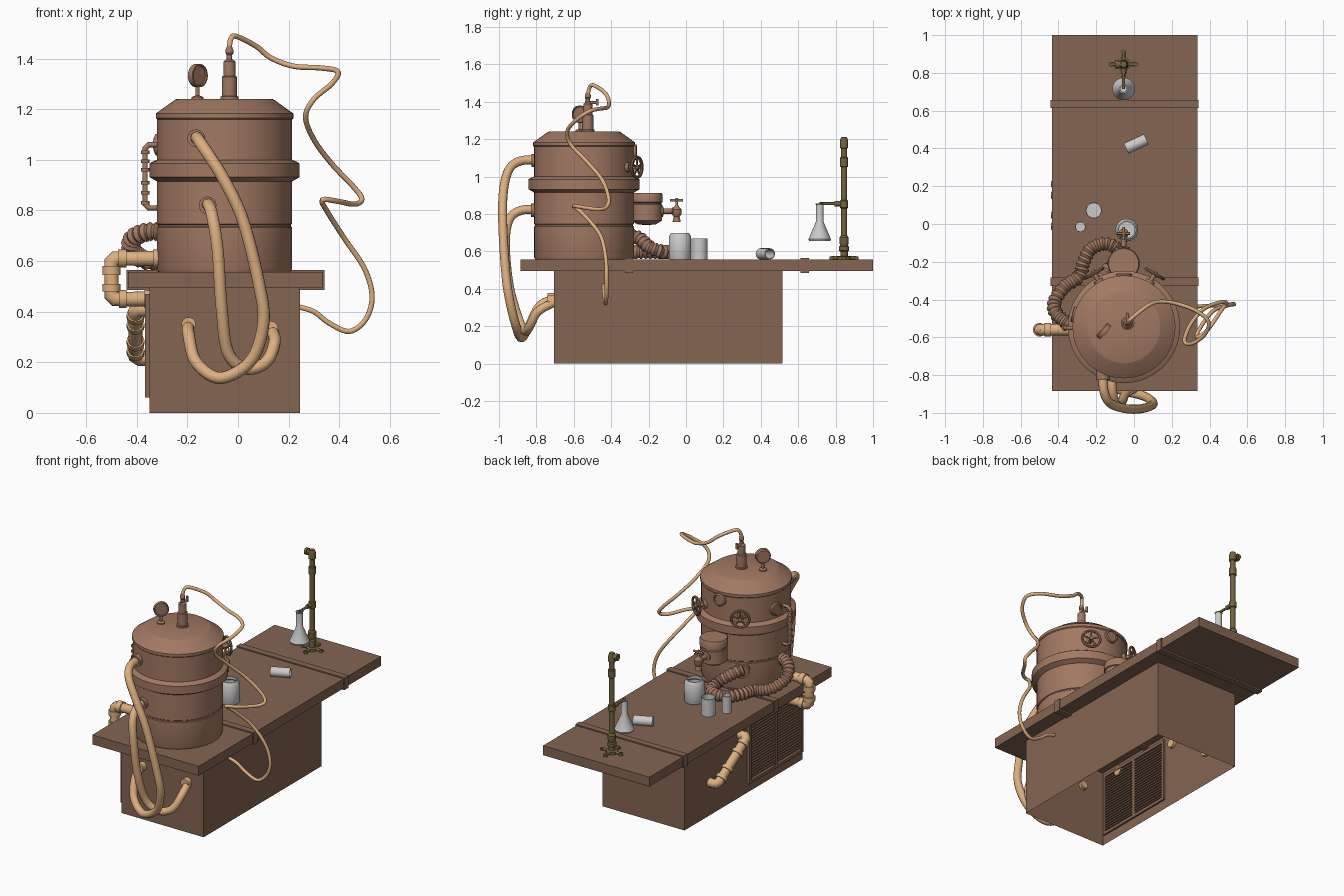
import bpy, bmesh, math
from mathutils import Vector as V


def material(name, rgb):
    m = bpy.data.materials.new(name)
    m.diffuse_color = (*rgb, 1)
    return m


COPPER = material("copper", (0.36, 0.19, 0.125))
WOOD = material("wood", (0.23, 0.13, 0.085))
HOSE = material("hose", (0.72, 0.43, 0.22))
BRASS = material("aged_brass", (0.17, 0.125, 0.05))


def add(name, bm, mat):
    bmesh.ops.recalc_face_normals(bm, faces=bm.faces)
    me = bpy.data.meshes.new(name)
    bm.to_mesh(me)
    bm.free()
    ob = bpy.data.objects.new(name, me)
    bpy.context.collection.objects.link(ob)
    if mat:
        me.materials.append(mat)
    return ob


def box(name, lo, hi, mat, open_bottom=False):
    bm = bmesh.new()
    bmesh.ops.create_cube(bm, size=1)
    for v in bm.verts:
        v.co = [(a + b) / 2 + c * (b - a) for a, b, c in zip(lo, hi, v.co)]
    if open_bottom:
        low = min(bm.faces, key=lambda f: f.calc_center_median().z)
        bmesh.ops.delete(bm, geom=[low], context='FACES_ONLY')
    return add(name, bm, mat)


def lathe(name, profile, loc, mat, axis=(0, 0, 1), segs=24):
    """Spin (radius, height) points around an axis through loc."""
    bm = bmesh.new()
    rings = [[bm.verts.new((r * math.cos(t), r * math.sin(t), z))
              for t in (2 * math.pi * i / segs for i in range(segs))] for r, z in profile]
    for a, b in zip(rings, rings[1:]):
        for i in range(segs):
            j = (i + 1) % segs
            bm.faces.new((a[i], a[j], b[j], b[i]))
    bmesh.ops.remove_doubles(bm, verts=bm.verts, dist=1e-5)
    ob = add(name, bm, mat)
    ob.location = loc
    ob.rotation_mode = 'QUATERNION'
    ob.rotation_quaternion = V(axis).to_track_quat('Z', 'Y')
    return ob


def rod(name, a, b, r, mat, segs=20):
    d = V(b) - V(a)
    return lathe(name, [(0, 0), (r, 0), (r, d.length), (0, d.length)], a, mat, d, segs)


def tube(name, pts, r, mat, rib=0.0, step=0.012, smooth=True):
    """Tube along a smooth path, optionally corrugated."""
    p = [V(q) for q in pts]
    dense = p
    if smooth:
        e = [p[0]] + p + [p[-1]]
        dense = []
        for a, b, c, d in zip(e, e[1:], e[2:], e[3:]):
            for k in range(24):
                t = k / 24
                dense.append(0.5 * (2 * b + (c - a) * t + (2 * a - 5 * b + 4 * c - d) * t * t
                                    + (3 * b - a - 3 * c + d) * t ** 3))
        dense.append(p[-1])
        even = [dense[0]]
        for q in dense:
            if (q - even[-1]).length >= step:
                even.append(q)
        dense = even + [p[-1]]
    cu = bpy.data.curves.new(name, 'CURVE')
    cu.dimensions = '3D'
    cu.bevel_depth, cu.bevel_resolution, cu.use_fill_caps = r, 4, True
    s = cu.splines.new('POLY')
    s.points.add(len(dense) - 1)
    for i, (pt, q) in enumerate(zip(s.points, dense)):
        pt.co = (*q, 1)
        pt.radius = 1 - rib * (0, 0.5, 1, 0.5)[i % 4]
    cu.materials.append(mat)
    ob = bpy.data.objects.new(name, cu)
    bpy.context.collection.objects.link(ob)
    return ob


# table top, straps and hollow cabinet
box("table_top", (-0.435, -0.885, 0.495), (0.335, 1.0, 0.557), WOOD)
for n, y in enumerate((-0.305, 0.635)):
    box(f"table_strap_{n}", (-0.441, y - 0.022, 0.485), (0.341, y + 0.022, 0.565), WOOD)
box("cabinet", (-0.35, -0.705, 0), (0.245, 0.515, 0.495), WOOD, open_bottom=True)

# louvred vent on the left side
for n, y in enumerate((-0.69, -0.42, -0.15)):
    box(f"vent_upright_{n}", (-0.368, y, 0.06), (-0.338, y + 0.02, 0.47), WOOD)
for n, z in enumerate((0.06, 0.45)):
    box(f"vent_rail_{n}", (-0.368, -0.69, z), (-0.338, -0.13, z + 0.02), WOOD)
for n in range(20):
    z = 0.088 + n * 0.018
    box(f"vent_slat_{n}", (-0.36, -0.68, z), (-0.34, -0.14, z + 0.009), WOOD)

# main boiler
CX, CY = -0.053, -0.545
lathe("boiler", [(0, 0.557), (0.262, 0.557), (0.267, 0.57), (0.267, 0.733), (0.262, 0.737),
                 (0.262, 0.743), (0.267, 0.747), (0.267, 0.915), (0.285, 0.925), (0.297, 0.932),
                 (0.297, 0.985), (0.285, 0.993), (0.267, 1.0), (0.267, 1.16), (0.272, 1.165),
                 (0.272, 1.183), (0.262, 1.19), (0.195, 1.238), (0.188, 1.241), (0, 1.241)],
      (CX, CY, 0), COPPER, segs=64)


def wall(deg, z, r=0.267):
    t = math.radians(deg)
    return V((CX + r * math.cos(t), CY + r * math.sin(t), z))


def outward(deg):
    return V((math.cos(math.radians(deg)), math.sin(math.radians(deg)), 0))


# round ports and handwheels on the boiler wall
for n, (deg, z) in enumerate(((90, 1.13), (166, 1.06))):
    lathe(f"port_{n}", [(0.042, -0.02), (0.042, 0.012), (0.034, 0.016), (0.03, 0.01), (0, 0.01)],
          wall(deg, z), COPPER, outward(deg))
ring = [(0.054 + 0.008 * math.cos(math.pi * k / 4), 0.008 * math.sin(math.pi * k / 4))
        for k in range(9)]
for n, deg in enumerate((60, 119)):
    c, o = wall(deg, 1.05, 0.325), outward(deg)
    lathe(f"handwheel_rim_{n}", ring, c, COPPER, o, 32)
    rod(f"handwheel_stem_{n}", wall(deg, 1.05, 0.25), c + o * 0.015, 0.012, COPPER)
    rod(f"handwheel_boss_{n}", wall(deg, 1.05, 0.25), wall(deg, 1.05, 0.285), 0.026, COPPER)
    side = o.cross(V((0, 0, 1)))
    for k in range(5):
        t = math.radians(90 + 72 * k)
        rod(f"handwheel_spoke_{n}_{k}", c,
            c + 0.052 * (side * math.cos(t) + V((0, 0, 1)) * math.sin(t)), 0.005, COPPER, 8)

# pressure gauge
lathe("gauge_stem", [(0, 0), (0.024, 0), (0.024, 0.008), (0.008, 0.014), (0.008, 0.06), (0, 0.06)],
      (-0.16, -0.567, 1.24), COPPER)
lathe("gauge_dial", [(0, -0.016), (0.04, -0.016), (0.046, -0.01), (0.046, 0.014), (0.04, 0.014),
                     (0.038, 0.008), (0, 0.008)], (-0.16, -0.567, 1.333), COPPER, (0.75, -0.66, 0))

# outlet nozzle with small cock
lathe("nozzle", [(0, 0), (0.036, 0), (0.036, 0.01), (0.03, 0.012), (0.03, 0.088), (0.024, 0.092),
                 (0.024, 0.148), (0.011, 0.158), (0.011, 0.175), (0.016, 0.182), (0.016, 0.195),
                 (0.009, 0.21), (0, 0.21)], (-0.034, -0.525, 1.24), COPPER)
rod("nozzle_cock", (-0.034, -0.54, 1.395), (-0.034, -0.475, 1.395), 0.008, COPPER, 12)
rod("nozzle_cock_key", (-0.034, -0.475, 1.38), (-0.034, -0.475, 1.415), 0.007, COPPER, 12)

# thin looping hose from nozzle to cabinet
tube("thin_hose", [(-0.034, -0.525, 1.43), (-0.03, -0.517, 1.472), (-0.01, -0.497, 1.489),
                   (0.07, -0.435, 1.45), (0.13, -0.412, 1.403), (0.22, -0.42, 1.37),
                   (0.33, -0.46, 1.363), (0.395, -0.52, 1.348), (0.37, -0.59, 1.3),
                   (0.30, -0.635, 1.24), (0.267, -0.615, 1.17), (0.30, -0.53, 1.08),
                   (0.37, -0.45, 0.985), (0.455, -0.415, 0.895), (0.49, -0.42, 0.845),
                   (0.46, -0.46, 0.825), (0.39, -0.56, 0.837), (0.333, -0.6, 0.842),
                   (0.35, -0.55, 0.80), (0.42, -0.46, 0.69), (0.50, -0.43, 0.57),
                   (0.53, -0.425, 0.46), (0.505, -0.425, 0.37), (0.44, -0.43, 0.322),
                   (0.36, -0.435, 0.355), (0.30, -0.44, 0.4), (0.235, -0.44, 0.42)], 0.0105, HOSE)

# two thick hoses on the front
tube("front_hose_long", [(-0.165, -0.78, 1.085), (-0.16, -0.88, 1.085), (-0.13, -0.945, 1.04),
                         (-0.06, -0.975, 0.93), (0.02, -0.98, 0.76), (0.085, -0.965, 0.5),
                         (0.1, -0.945, 0.35), (0.05, -0.91, 0.205), (-0.07, -0.88, 0.138),
                         (-0.165, -0.84, 0.2), (-0.195, -0.78, 0.31), (-0.195, -0.69, 0.35)],
     0.024, HOSE)
tube("front_hose_short", [(-0.12, -0.79, 0.82), (-0.115, -0.88, 0.82), (-0.1, -0.945, 0.77),
                          (-0.08, -0.965, 0.64), (-0.065, -0.945, 0.42), (-0.04, -0.895, 0.24),
                          (0.03, -0.86, 0.175), (0.11, -0.835, 0.2), (0.145, -0.79, 0.28),
                          (0.13, -0.69, 0.335)], 0.024, HOSE)
for n, (x, y, z) in enumerate(((-0.165, -0.775, 1.085), (-0.12, -0.78, 0.82),
                               (-0.195, -0.69, 0.35), (0.13, -0.69, 0.335))):
    rod(f"front_hose_collar_{n}", (x, y, z), (x, y - 0.05, z), 0.035 if n < 2 else 0.028,
        COPPER if n < 2 else HOSE)

# sight tube on the left
tube("sight_tube", [(-0.30, -0.55, 1.06), (-0.352, -0.55, 1.06), (-0.367, -0.55, 1.045),
                    (-0.367, -0.55, 0.825), (-0.352, -0.55, 0.81), (-0.30, -0.55, 0.81)],
     0.011, COPPER, smooth=False)
for n, z in enumerate((0.83, 0.87, 0.91, 0.96, 0.995, 1.03)):
    rod(f"sight_tube_ring_{n}", (-0.367, -0.55, z - 0.007), (-0.367, -0.55, z + 0.007), 0.017, COPPER)

# square drain pipe with collars, from boiler to cabinet
tube("drain_pipe", [(-0.29, -0.56, 0.61), (-0.485, -0.56, 0.61), (-0.5, -0.56, 0.595),
                    (-0.5, -0.56, 0.465), (-0.485, -0.56, 0.45), (-0.34, -0.56, 0.45)],
     0.03, HOSE, smooth=False)
for n, (a, b) in enumerate((((-0.31, 0.61), (-0.335, 0.61)), ((-0.44, 0.61), (-0.475, 0.61)),
                            ((-0.5, 0.545), (-0.5, 0.58)), ((-0.5, 0.48), (-0.5, 0.51)),
                            ((-0.44, 0.45), (-0.47, 0.45)), ((-0.345, 0.45), (-0.37, 0.45)))):
    rod(f"drain_collar_{n}", (a[0], -0.56, a[1]), (b[0], -0.56, b[1]), 0.036, HOSE)

# sloping pipe on the cabinet side
top, low = V((-0.405, -0.055, 0.41)), V((-0.405, 0.255, 0.215))
tube("side_pipe", [(-0.33, *top[1:]), (-0.39, *top[1:]), top.lerp(low, 0.05), top.lerp(low, 0.95),
                   (-0.39, *low[1:]), (-0.33, *low[1:])], 0.03, HOSE, smooth=False)
for n, t in enumerate((0.14, 0.33, 0.67, 0.86)):
    rod(f"side_pipe_collar_{n}", top.lerp(low, t - 0.035), top.lerp(low, t + 0.035), 0.035, HOSE)

# corrugated hose
tube("corrugated_hose", [(-0.30, -0.54, 0.715), (-0.36, -0.52, 0.715), (-0.415, -0.47, 0.69),
                         (-0.42, -0.41, 0.645), (-0.37, -0.335, 0.605), (-0.29, -0.275, 0.597),
                         (-0.265, -0.2, 0.597), (-0.225, -0.13, 0.597), (-0.15, -0.105, 0.597),
                         (-0.09, -0.135, 0.6), (-0.09, -0.2, 0.625), (-0.145, -0.25, 0.67),
                         (-0.185, -0.32, 0.69)], 0.039, COPPER, rib=0.24, step=0.005)
lathe("corrugated_hose_port", [(0.048, -0.02), (0.048, 0.02), (0.036, 0.02)],
      wall(120, 0.69), COPPER, outward(120))

# side pot with tap
lathe("side_pot", [(0, 0.74), (0.05, 0.745), (0.082, 0.765), (0.082, 0.85), (0.078, 0.853),
                   (0.078, 0.86), (0.085, 0.863), (0.085, 0.905), (0.08, 0.913), (0, 0.913)],
      (-0.055, -0.21, 0), COPPER, segs=32)
box("side_pot_bracket", (-0.085, -0.31, 0.78), (-0.025, -0.25, 0.9), COPPER)
lathe("tap_pipe", [(0.03, 0), (0.03, 0.012), (0.014, 0.015), (0.014, 0.06), (0.02, 0.062),
                   (0.02, 0.09), (0, 0.09)], (-0.055, -0.135, 0.815), COPPER, (0, 1, 0))
lathe("tap_body", [(0, 0.757), (0.022, 0.757), (0.016, 0.785), (0.026, 0.8), (0.026, 0.825),
                   (0.012, 0.84), (0.007, 0.85), (0.007, 0.885), (0, 0.885)],
      (-0.055, -0.05, 0), COPPER)
for n, d in enumerate(((0.035, 0, 0), (0, 0.035, 0))):
    c = V((-0.055, -0.05, 0.873))
    rod(f"tap_handle_{n}", c - V(d), c + V(d), 0.007, COPPER, 12)


# grey glassware
def cup(name, loc, r, h, axis=(0, 0, 1)):
    lathe(name, [(0, 0), (r, 0), (r, h), (r - 0.005, h), (r - 0.005, 0.008), (0, 0.008)],
          loc, None, axis, 28)


lathe("jar", [(0, 0), (0.057, 0), (0.06, 0.006), (0.06, 0.122), (0.048, 0.142), (0.042, 0.142),
              (0.042, 0.125), (0.054, 0.115), (0.054, 0.01), (0, 0.01)], (-0.038, -0.032, 0.557), None, segs=32)
cup("beaker", (-0.213, 0.072, 0.557), 0.043, 0.112)
cup("small_cup", (-0.284, -0.015, 0.557), 0.029, 0.11)
cup("tipped_cup", (-0.042, 0.4, 0.587), 0.03, 0.118, (0.91, 0.41, 0))
lathe("flask", [(0, 0), (0.056, 0), (0.06, 0.01), (0.02, 0.105), (0.02, 0.195), (0.024, 0.2),
                (0.017, 0.2), (0.016, 0.105), (0.052, 0.012), (0, 0.008)], (-0.055, 0.715, 0.655), None, segs=32)

# brass stand holding the flask
SX, SY = -0.055, 0.845
lathe("stand_pole", [(0, 0.557), (0.035, 0.557), (0.035, 0.572), (0.02, 0.576), (0.02, 0.6),
                     (0.027, 0.604), (0.027, 0.625), (0.02, 0.63), (0.025, 0.645), (0.025, 0.675),
                     (0.017, 0.685), (0.017, 0.83), (0.022, 0.834), (0.022, 0.87), (0.017, 0.874),
                     (0.017, 1.05), (0.022, 1.054), (0.022, 1.1), (0.017, 1.104), (0.017, 1.15),
                     (0.022, 1.154), (0.022, 1.19), (0.016, 1.21), (0, 1.212)], (SX, SY, 0), BRASS)
rod("stand_spout", (SX, SY, 1.19), (SX - 0.045, SY, 1.19), 0.017, BRASS)
rod("stand_spout_collar", (SX - 0.028, SY, 1.19), (SX - 0.045, SY, 1.19), 0.022, BRASS)
rod("flask_arm", (SX, SY, 0.855), (SX, 0.715, 0.855), 0.008, BRASS, 12)
rod("flask_arm_collar", (SX, SY, 0.855), (SX, 0.795, 0.855), 0.014, BRASS)
for n in range(4):
    d = V((math.cos(n * math.pi / 2), math.sin(n * math.pi / 2), 0)) * 0.066
    rod(f"stand_foot_{n}", (SX, SY, 0.566), V((SX, SY, 0.566)) + d, 0.009, BRASS, 12)
    rod(f"stand_foot_pad_{n}", V((SX, SY, 0.557)) + d, V((SX, SY, 0.572)) + d, 0.012, BRASS, 12)

# turn tubes into meshes and smooth everything by angle
bpy.ops.object.select_all(action='SELECT')
bpy.context.view_layer.objects.active = bpy.data.objects["thin_hose"]
bpy.ops.object.convert(target='MESH')
bpy.ops.object.select_all(action='SELECT')
bpy.ops.object.shade_smooth_by_angle(angle=math.radians(35))
